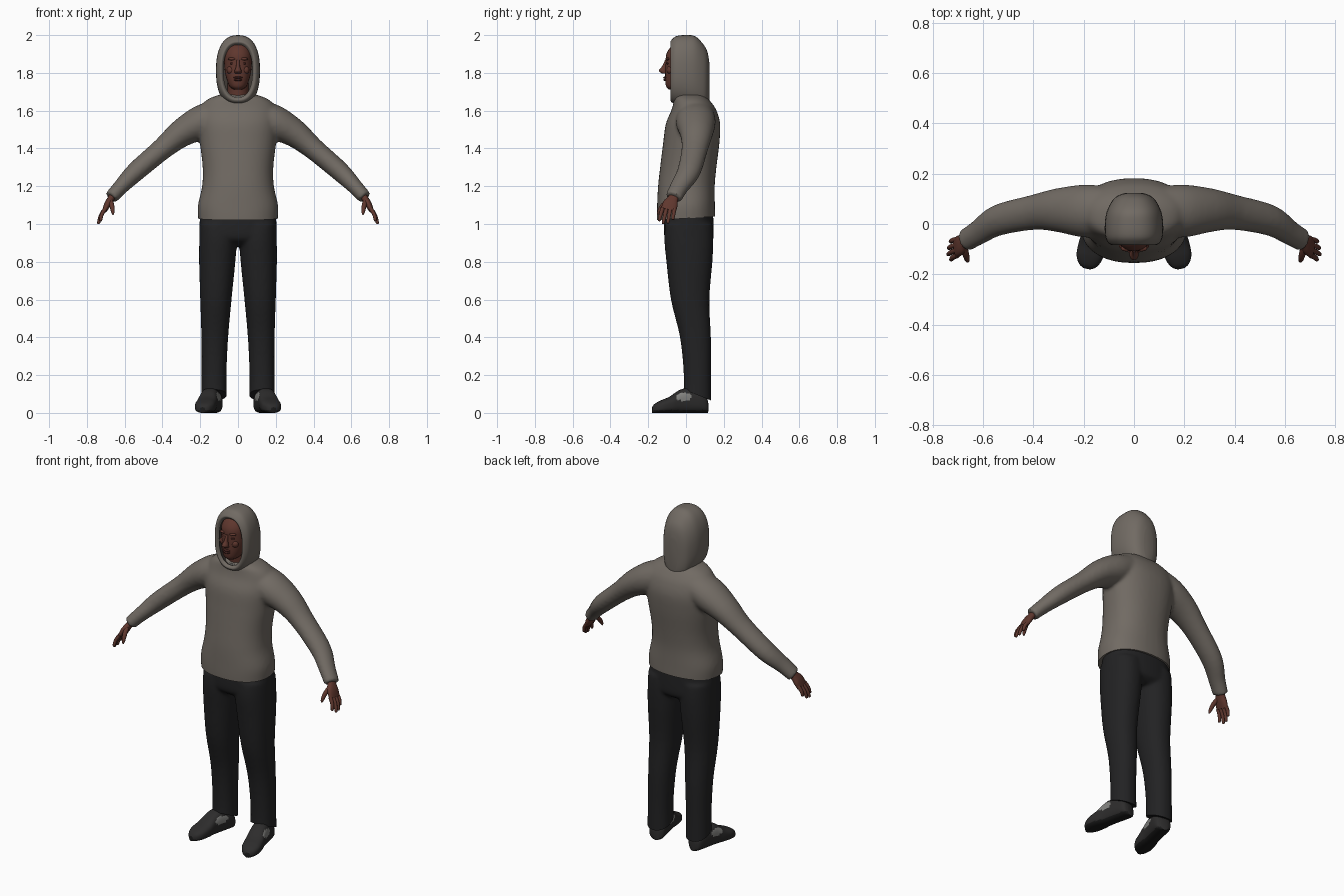
import bpy, bmesh, math
from mathutils import Vector, Matrix

if "Cube" in bpy.data.objects:
    bpy.data.objects.remove(bpy.data.objects["Cube"])

X, Y, Z = Vector((1, 0, 0)), Vector((0, 1, 0)), Vector((0, 0, 1))


def material(name, r, g, b):
    m = bpy.data.materials.new(name)
    m.diffuse_color = (r, g, b, 1)
    m.use_nodes = True
    m.node_tree.nodes["Principled BSDF"].inputs["Base Color"].default_value = m.diffuse_color
    return m


FABRIC = material("warm_grey_fabric", 0.165, 0.145, 0.125)
LINING = material("dark_lining", 0.05, 0.042, 0.036)
DENIM = material("black_denim", 0.016, 0.016, 0.017)
SKIN = material("brown_skin", 0.115, 0.038, 0.027)
LIP = material("dark_skin", 0.075, 0.022, 0.018)
SHOE = material("charcoal_shoe", 0.026, 0.025, 0.025)
SOLE = material("black_sole", 0.010, 0.010, 0.010)
PALE = material("pale_grey", 0.22, 0.22, 0.21)


def smooth_keys(keys, sub):
    """Catmull-Rom interpolation of the key rings."""
    ks = [Vector(k) for k in keys]
    out = []
    for i in range(len(ks) - 1):
        p0, p1, p2, p3 = ks[max(i - 1, 0)], ks[i], ks[i + 1], ks[min(i + 2, len(ks) - 1)]
        for j in range(sub):
            t = j / sub
            out.append(0.5 * (2 * p1 + (p2 - p0) * t + (2 * p0 - 5 * p1 + 4 * p2 - p3) * t * t
                              + (3 * p1 - p0 - 3 * p2 + p3) * t ** 3))
    return out + [ks[-1]]


def loft(bm, keys, axis=None, up=Y, n=28, sub=4, p=2.0, caps=(True, True), side=1):
    """Skin rings (x, y, z, half width, half depth) lying across the axis or the path."""
    ks = smooth_keys([(k[0] * side, *k[1:]) for k in keys], sub)
    rings = []
    for i, k in enumerate(ks):
        c = Vector(k[:3])
        d = axis or Vector(ks[min(i + 1, len(ks) - 1)][:3]) - Vector(ks[max(i - 1, 0)][:3])
        d = d.normalized()
        v = (up - d * up.dot(d)).normalized()
        u = v.cross(d)
        ring = []
        for j in range(n):
            a = 2 * math.pi * j / n
            ca, sa = math.cos(a), math.sin(a)
            ring.append(bm.verts.new(c + u * k[3] * math.copysign(abs(ca) ** (2 / p), ca)
                                     + v * k[4] * math.copysign(abs(sa) ** (2 / p), sa)))
        rings.append(ring)
    for r, s in zip(rings, rings[1:]):
        for j in range(n):
            bm.faces.new((r[j], r[(j + 1) % n], s[(j + 1) % n], s[j]))
    for ring, cap in ((rings[0], caps[0]), (rings[-1], caps[1])):
        if cap:
            bm.faces.new(ring)


def ball(bm, centre, size):
    bmesh.ops.create_uvsphere(bm, u_segments=16, v_segments=10, radius=1,
                              matrix=Matrix.Translation(centre) @ Matrix.Diagonal((*size, 1)))


def finish(name, bm, *mats, angle=50):
    bmesh.ops.recalc_face_normals(bm, faces=bm.faces)
    me = bpy.data.meshes.new(name)
    bm.to_mesh(me)
    bm.free()
    for m in mats:
        me.materials.append(m)
    ob = bpy.data.objects.new(name, me)
    bpy.context.collection.objects.link(ob)
    bpy.ops.object.select_all(action='DESELECT')
    ob.select_set(True)
    bpy.context.view_layer.objects.active = ob
    bpy.ops.object.shade_smooth_by_angle(angle=math.radians(angle))
    return ob


def blend(name, bm, mat, cut_co, cut_no):
    """Fuse overlapping lofts into one cloth surface and trim its hem."""
    ob = finish(name, bm, mat)
    rm = ob.modifiers.new("fuse", 'REMESH')
    rm.mode, rm.voxel_size = 'VOXEL', 0.01
    sm = ob.modifiers.new("relax", 'SMOOTH')
    sm.factor, sm.iterations = 0.5, 7
    for m in ("fuse", "relax"):
        bpy.ops.object.modifier_apply(modifier=m)
    b = bmesh.new()
    b.from_mesh(ob.data)
    bmesh.ops.bisect_plane(b, geom=b.verts[:] + b.edges[:] + b.faces[:],
                           plane_co=cut_co, plane_no=cut_no, clear_inner=True)
    bmesh.ops.holes_fill(b, edges=[e for e in b.edges if e.is_boundary], sides=0)
    b.to_mesh(ob.data)
    b.free()
    bpy.ops.object.shade_smooth_by_angle(angle=math.radians(50))


# Sweater: torso and sleeves
bm = bmesh.new()
loft(bm, [(0, 0, .96, .207, .153), (0, 0, 1.03, .211, .155), (0, 0, 1.10, .212, .153),
          (0, .002, 1.2, .190, .150), (0, .012, 1.3, .187, .149), (0, .028, 1.43, .202, .149),
          (0, .037, 1.53, .212, .144), (0, .042, 1.6, .207, .120), (0, .035, 1.64, .185, .102),
          (0, .025, 1.668, .145, .087), (0, .02, 1.688, .085, .066)], axis=Z, p=2.3, n=40)
for s in (1, -1):
    loft(bm, [(.11, .05, 1.575, .085, .10), (.20, .052, 1.535, .090, .105), (.30, .055, 1.48, .074, .088),
              (.40, .046, 1.398, .058, .070), (.54, .015, 1.278, .052, .062),
              (.62, -.035, 1.197, .041, .050), (.672, -.066, 1.140, .037, .046)], side=s)
blend("sweater", bm, FABRIC, (0, 0, 1.03), (0, -.06, 1))

# Hood shell and its lining
bm = bmesh.new()
loft(bm, [(0, .124, 1.75, .03, .10), (0, .115, 1.765, .06, .14), (0, .095, 1.775, .085, .172),
          (0, .05, 1.80, .108, .193), (0, 0, 1.81, .116, .19), (0, -.05, 1.815, .114, .18),
          (0, -.075, 1.81, .102, .166), (0, -.083, 1.81, .088, .152), (0, -.07, 1.81, .076, .139)],
     axis=Y, up=Z, p=2.4, n=48, caps=(True, False))
finish("hood", bm, FABRIC, angle=70)
bm = bmesh.new()
loft(bm, [(0, -.07, 1.81, .076, .139), (0, -.04, 1.81, .09, .15), (0, 0, 1.81, .09, .15)],
     axis=Y, up=Z, p=2.4, n=48, caps=(False, True))
finish("hood_lining", bm, LINING)

# Head, neck, nose, brows and eyelids
bm = bmesh.new()
loft(bm, [(0, -.055, 1.712, .022, .035), (0, -.047, 1.728, .044, .058), (0, -.04, 1.76, .058, .07),
          (0, -.03, 1.80, .068, .08), (0, -.02, 1.85, .073, .088), (0, -.01, 1.90, .073, .094),
          (0, 0, 1.94, .058, .078), (0, 0, 1.965, .03, .04)], axis=Z, p=2.2)
loft(bm, [(0, .01, 1.60, .062, .06), (0, .005, 1.68, .056, .056), (0, -.01, 1.76, .054, .05)], axis=Z)
loft(bm, [(0, -.103, 1.868, .008, .008), (0, -.113, 1.835, .010, .014),
          (0, -.122, 1.812, .018, .022), (0, -.114, 1.797, .017, .014)], axis=Z, n=14)
for s in (1, -1):
    ball(bm, (s * .03, -.096, 1.874), (.023, .013, .008))
    ball(bm, (s * .038, -.085, 1.815), (.022, .018, .022))
finish("head", bm, SKIN)
bm = bmesh.new()
for s in (1, -1):
    ball(bm, (s * .03, -.096, 1.850), (.014, .008, .006))
ball(bm, (0, -.108, 1.775), (.024, .013, .006))
ball(bm, (0, -.107, 1.763), (.021, .013, .007))
finish("lips_and_eyelids", bm, LIP)

# Shirt collar under the hood
bm = bmesh.new()
loft(bm, [(0, 0, 1.63, .066, .066), (0, 0, 1.675, .060, .060)], axis=Z)
finish("shirt_collar", bm, PALE)

# Hands: palm, four fingers and thumb
TIPS = [(.728, -.143, 1.015), (.740, -.122, 1.0), (.738, -.097, 1.003), (.730, -.070, 1.022)]
for s, label in ((1, "left"), (-1, "right")):
    bm = bmesh.new()
    loft(bm, [(.652, -.056, 1.168, .019, .025), (.672, -.068, 1.135, .018, .028),
              (.690, -.083, 1.105, .018, .040), (.706, -.093, 1.072, .013, .040)],
         side=s, n=18, p=2.4)
    for i, (x, y, z) in enumerate(TIPS):
        base = Vector((.702, -.124 + i * .021, 1.082))
        tip = Vector((x, y, z))
        mid = (base + tip) / 2 + Vector((.006, 0, .002))
        loft(bm, [(*base, .011, .011), (*mid, .010, .010), (*tip.lerp(mid, .15), .008, .008),
                  (*tip, .003, .003)], side=s, n=10, sub=3)
    loft(bm, [(.678, -.085, 1.128, .014, .014), (.668, -.122, 1.098, .013, .013),
              (.663, -.142, 1.068, .010, .010), (.661, -.149, 1.050, .004, .004)],
         up=X, side=s, n=10, sub=3)
    finish(label + "_hand", bm, SKIN)

# Trousers: hips and legs
bm = bmesh.new()
loft(bm, [(0, .015, 1.07, .2, .128), (0, .015, .95, .205, .132), (0, .02, .91, .19, .12),
          (0, .025, .885, .12, .08)], axis=Z, p=2.3, n=40)
for s in (1, -1):
    loft(bm, [(.103, .015, 1.0, .1, .125), (.105, .015, .92, .1, .13), (.110, .018, .8, .096, .122),
              (.117, .022, .6, .083, .102), (.123, .05, .4, .071, .082), (.127, .060, .2, .066, .072),
              (.127, .060, .03, .069, .074)], axis=Z, p=2.2, n=32, side=s)
blend("trousers", bm, DENIM, (0, .06, .095), (0, .4, 1))

# Shoes: toes turned out, dark sole, pale side patches
HEEL, TOE = Vector((.122, .114, 0)), Vector((.188, -.178, 0))
PROFILE = [(0, .022, .06), (.04, .042, .085), (.15, .050, .115), (.38, .050, .130), (.52, .050, .118),
           (.68, .054, .086), (.84, .052, .066), (.95, .036, .048), (1, .014, .030)]
for s, label in ((1, "left"), (-1, "right")):
    bm = bmesh.new()
    keys = []
    for t, w, h in PROFILE:
        c = HEEL.lerp(TOE, t)
        keys.append((c.x, c.y, h / 2, w, h / 2))
    run = TOE - HEEL
    loft(bm, keys, axis=Vector((run.x * s, run.y, 0)), up=Z, n=48, sub=8, p=2.7, side=s)
    for f in bm.faces:
        c = f.calc_center_median()
        if c.z < .015:
            f.material_index = 1
        elif ((c.y + .01) / .042) ** 2 + ((c.z - .085) / .022) ** 2 < 1:
            f.material_index = 2
    finish(label + "_shoe", bm, SHOE, SOLE, PALE)
